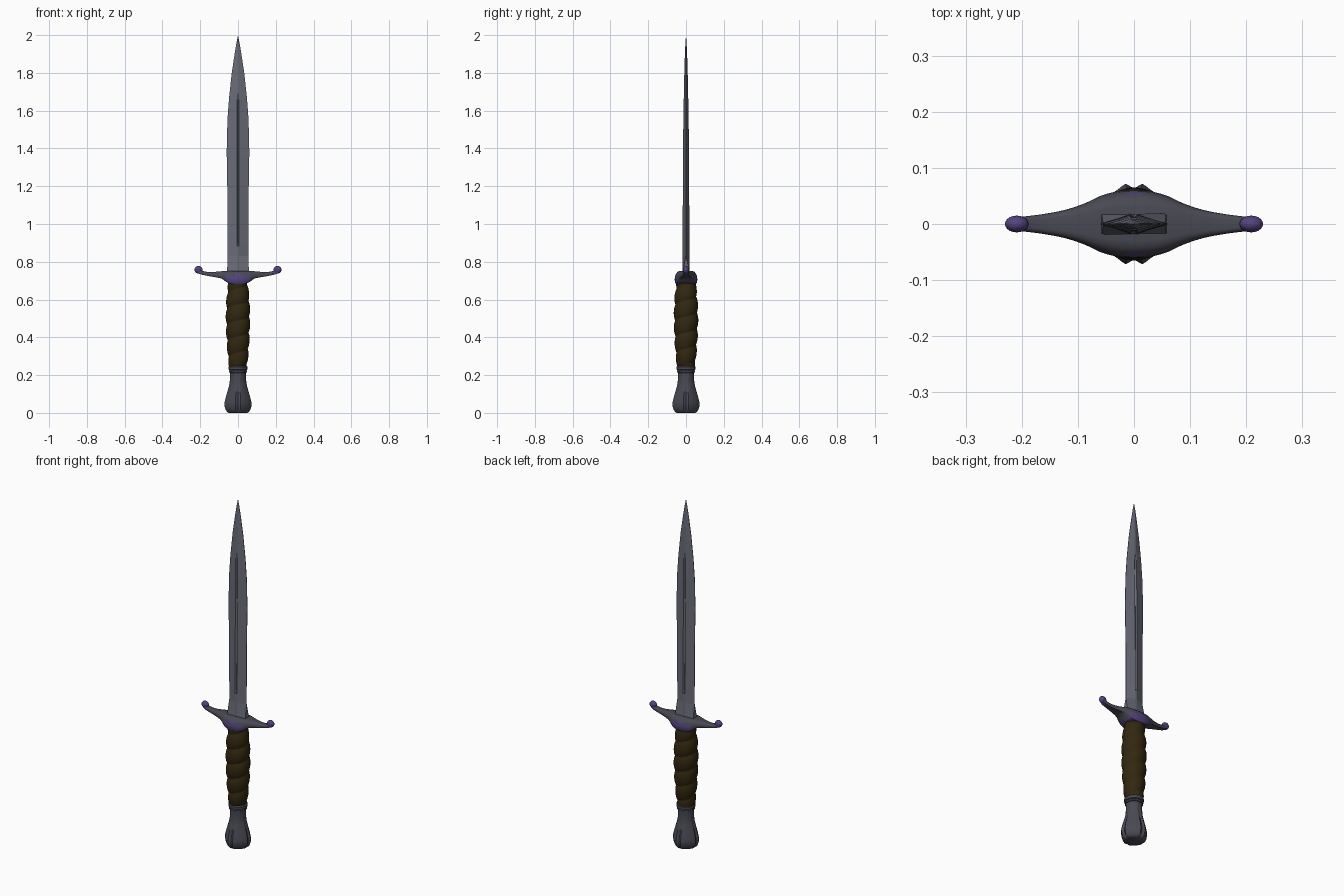
import bpy, bmesh, math
from mathutils import Vector

cube = bpy.data.objects.get("Cube")
if cube:
    bpy.data.objects.remove(cube, do_unlink=True)


def material(name, rgb):
    m = bpy.data.materials.new(name)
    m.use_nodes = True
    m.diffuse_color = (*rgb, 1)
    m.node_tree.nodes["Principled BSDF"].inputs["Base Color"].default_value = (*rgb, 1)
    return m


STEEL = material("blade steel", (0.14, 0.146, 0.185))
DARK = material("dark metal", (0.066, 0.066, 0.088))
PURPLE = material("purple enamel", (0.09, 0.058, 0.21))
LEATHER = material("brown leather", (0.032, 0.02, 0.005))


def curve_at(table, t):
    """Smooth interpolation of table rows (t, a, b, ...)."""
    i = 0
    while i < len(table) - 2 and t > table[i + 1][0]:
        i += 1
    p, q = table[i], table[i + 1]
    before, after = table[max(i - 1, 0)], table[min(i + 2, len(table) - 1)]
    h = q[0] - p[0]
    u = (t - p[0]) / h
    out = []
    for k in range(1, len(p)):
        m0 = (q[k] - before[k]) / (q[0] - before[0]) * h
        m1 = (after[k] - p[k]) / (after[0] - p[0]) * h
        d = p[k] - q[k]
        out.append(p[k] + u * (m0 + u * (-3 * d - 2 * m0 - m1 + u * (2 * d + m0 + m1))))
    return out


def loft(name, rings, mats, angle=40, rule=None):
    """Skin a stack of closed rings and cap both ends."""
    bm = bmesh.new()
    rows = [[bm.verts.new(p) for p in ring] for ring in rings]
    n = len(rows[0])
    for a, b in zip(rows, rows[1:]):
        for i in range(n):
            j = (i + 1) % n
            bm.faces.new((a[i], a[j], b[j], b[i]))
    bm.faces.new(rows[0][::-1])
    bm.faces.new(rows[-1])
    bmesh.ops.remove_doubles(bm, verts=bm.verts, dist=0.00005)
    bmesh.ops.recalc_face_normals(bm, faces=bm.faces)
    if rule:
        for f in bm.faces:
            f.material_index = rule(f.calc_center_median())
    mesh = bpy.data.meshes.new(name)
    bm.to_mesh(mesh)
    bm.free()
    for m in mats:
        mesh.materials.append(m)
    ob = bpy.data.objects.new(name, mesh)
    bpy.context.collection.objects.link(ob)
    smooth(ob, angle)
    return ob


def smooth(ob, angle):
    bpy.ops.object.select_all(action='DESELECT')
    ob.select_set(True)
    bpy.context.view_layer.objects.active = ob
    bpy.ops.object.shade_smooth_by_angle(angle=math.radians(angle))


def steps(a, b, n):
    return [a + (b - a) * i / n for i in range(n + 1)]


# Blade: diamond section with a narrow fuller, squared off at the guard
# rows: height, half width, half thickness, edge half thickness, fuller depth
BLADE = [(0.74, 0.058, 0.019, 0.019, 0), (0.83, 0.055, 0.018, 0.001, 0),
         (0.88, 0.055, 0.018, 0.001, 0), (0.9, 0.055, 0.018, 0.001, 0.006),
         (1.15, 0.056, 0.017, 0.001, 0.006), (1.38, 0.06, 0.016, 0.001, 0.006),
         (1.55, 0.056, 0.014, 0.001, 0.005), (1.66, 0.048, 0.012, 0.001, 0.004),
         (1.69, 0.045, 0.0115, 0.001, 0), (1.8, 0.033, 0.009, 0.001, 0),
         (1.9, 0.018, 0.006, 0.001, 0), (1.96, 0.008, 0.003, 0.0005, 0),
         (2.0, 0, 0, 0, 0)]


def blade_ring(z, w, t, e, g):
    f = min(0.006, w * 0.15)
    half = [(w, e), (f, t), (0, t - g), (-f, t), (-w, e)]
    return [(x, y, z) for x, y in half] + [(-x, -y, z) for x, y in half]


loft("blade", [blade_ring(*row) for row in BLADE], [STEEL], 8)

# Crossguard: rows of distance from centre, half depth, bottom, top
GUARD = [(0, 0.06, 0.68, 0.752), (0.03, 0.058, 0.682, 0.752),
         (0.06, 0.05, 0.692, 0.752), (0.085, 0.038, 0.71, 0.75),
         (0.12, 0.026, 0.718, 0.747), (0.16, 0.018, 0.725, 0.746),
         (0.2, 0.013, 0.734, 0.756), (0.215, 0.012, 0.742, 0.766)]
SECTION = [(0.5, 1), (0.72, 0.95), (0.88, 0.8), (0.97, 0.6), (1, 0.4), (0.98, 0.15), (0.86, 0)]


def guard_ring(x):
    d, lo, hi = curve_at(GUARD, abs(x))
    side = [(d * y, lo + (hi - lo) * h) for y, h in SECTION]
    return [(x, y, z) for y, z in side] + [(x, -y, z) for y, z in reversed(side)]


def guard_colour(c):
    boss = abs(c.x) < 0.068 and c.z < 0.732 - abs(c.x) * 0.1
    return 1 if boss or abs(c.x) > 0.19 else 0


loft("crossguard", [guard_ring(x) for x in steps(-0.215, 0.215, 60)],
     [DARK, PURPLE], 50, guard_colour)

# Curled knobs at the guard tips
for side, label in ((1, "left"), (-1, "right")):
    bpy.ops.mesh.primitive_uv_sphere_add(segments=20, ring_count=12, radius=1,
                                         location=(side * 0.209, 0, 0.758))
    knob = bpy.context.object
    knob.name = label + "_guard_knob"
    knob.scale = (0.021, 0.015, 0.02)
    knob.data.materials.append(PURPLE)
    smooth(knob, 60)

# Grip: swollen handle wound by one thick spiral cord
GRIP = [(0.23, 0.045), (0.28, 0.052), (0.38, 0.06), (0.5, 0.064),
        (0.6, 0.061), (0.66, 0.055), (0.7, 0.05)]
PITCH = 0.085


def grip_ring(z):
    ring = []
    for a in steps(0, math.tau, 48)[:-1]:
        phase = (z / PITCH - a / math.tau) % 1
        r = curve_at(GRIP, z)[0] * (0.87 + 0.15 * math.sin(math.pi * phase) ** 0.6)
        ring.append((r * math.cos(a), r * math.sin(a), z))
    return ring


loft("grip", [grip_ring(z) for z in steps(0.23, 0.7, 90)], [LEATHER], 60)

# Pommel: flared, with a notch in the middle of each of four ribs
# rows: height, radius, rib strength
POMMEL = [(0, 0.05, 0.8), (0.006, 0.059, 1), (0.02, 0.068, 1), (0.045, 0.073, 1),
          (0.075, 0.068, 1), (0.11, 0.058, 0.9), (0.15, 0.047, 0.6),
          (0.19, 0.043, 0.3), (0.225, 0.043, 0)]
RIB = [(0, 0.87), (0.07, 0.9), (0.19, 1), (0.4, 0.94), (0.79, 0.9)]


def pommel_ring(z):
    radius, strength = curve_at(POMMEL, z)
    ring = []
    for a in steps(0, math.tau, 64)[:-1]:
        off = abs((a + math.pi / 4) % (math.pi / 2) - math.pi / 4)
        r = radius * (1 + strength * (curve_at(RIB, off)[0] - 1))
        ring.append((r * math.cos(a), r * math.sin(a), z))
    return ring


heights = [0, 0.003] + steps(0.006, 0.225, 36)
loft("pommel", [pommel_ring(z) for z in heights], [DARK], 50)

# Ferrule rings between pommel and grip
FERRULE = [(0.212, 0.042), (0.215, 0.047), (0.223, 0.047), (0.226, 0.044),
           (0.229, 0.05), (0.243, 0.051), (0.248, 0.046)]
loft("ferrule", [[(r * math.cos(a), r * math.sin(a), z)
                  for a in steps(0, math.tau, 32)[:-1]] for z, r in FERRULE], [DARK], 35)
